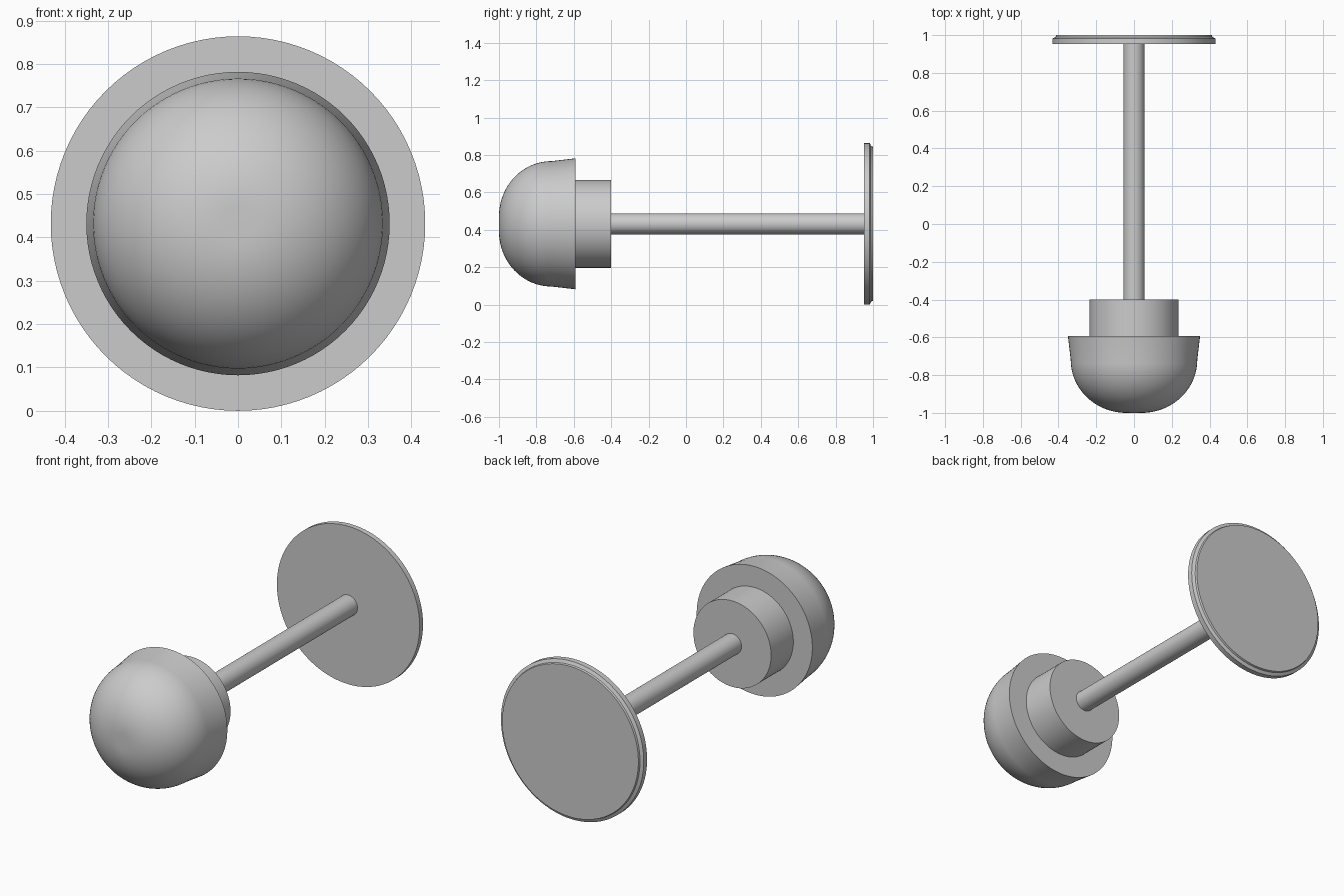
import bpy
import math
from mathutils import Matrix

default = bpy.data.objects.get("Cube")
if default:
    bpy.data.objects.remove(default, do_unlink=True)

AXIS_Z = 0.432
SEGMENTS = 96

grey = bpy.data.materials.new("light grey")
grey.use_nodes = True
colour = (0.6, 0.6, 0.6, 1)
grey.diffuse_color = colour
grey.node_tree.nodes["Principled BSDF"].inputs["Base Color"].default_value = colour


def lathe(name, profile):
    """Turn a closed (y, radius) profile around the long axis."""
    verts, faces, rings = [], [], []
    for y, r in profile:
        count = SEGMENTS if r > 0 else 1
        rings.append(range(len(verts), len(verts) + count))
        for i in range(count):
            a = math.tau * i / SEGMENTS
            verts.append((r * math.cos(a), y, AXIS_Z + r * math.sin(a)))
    for a, b in zip(rings, rings[1:]):
        for i in range(SEGMENTS):
            j = (i + 1) % SEGMENTS
            if len(a) == 1:
                faces.append((a[0], b[i], b[j]))
            elif len(b) == 1:
                faces.append((a[j], a[i], b[0]))
            else:
                faces.append((a[j], a[i], b[i], b[j]))
    mesh = bpy.data.meshes.new(name)
    mesh.from_pydata(verts, [], faces)
    mesh.materials.append(grey)
    obj = bpy.data.objects.new(name, mesh)
    bpy.context.collection.objects.link(obj)
    bpy.ops.object.select_all(action="DESELECT")
    obj.select_set(True)
    bpy.context.view_layer.objects.active = obj
    bpy.ops.object.shade_smooth_by_angle(angle=math.radians(25))
    return obj


def cylinder(name, start, end, radius):
    return lathe(name, [(start, 0), (start, radius), (end, radius), (end, 0)])


# Rounded head: a small flat tip, a quarter-round, then a slightly flared skirt
STEPS = 24
FLAT, ROUND, DEPTH = 0.04, 0.295, 0.28
dome = [(-1, 0)]
for i in range(STEPS + 1):
    t = math.pi / 2 * i / STEPS
    dome.append((-1 + DEPTH * (1 - math.cos(t)), FLAT + ROUND * math.sin(t)))
lathe("rounded_head", dome + [(-0.592, 0.35), (-0.592, 0)])

# Collar behind the head and the long rod
cylinder("collar", -0.6, -0.4, 0.235)
cylinder("rod", -0.41, 0.96, 0.056)

# Base disc with a chamfered and stepped back edge
lathe("base_disc", [(0.953, 0), (0.953, 0.432), (0.982, 0.432),
                    (0.99, 0.415), (1, 0.412), (1, 0)])
